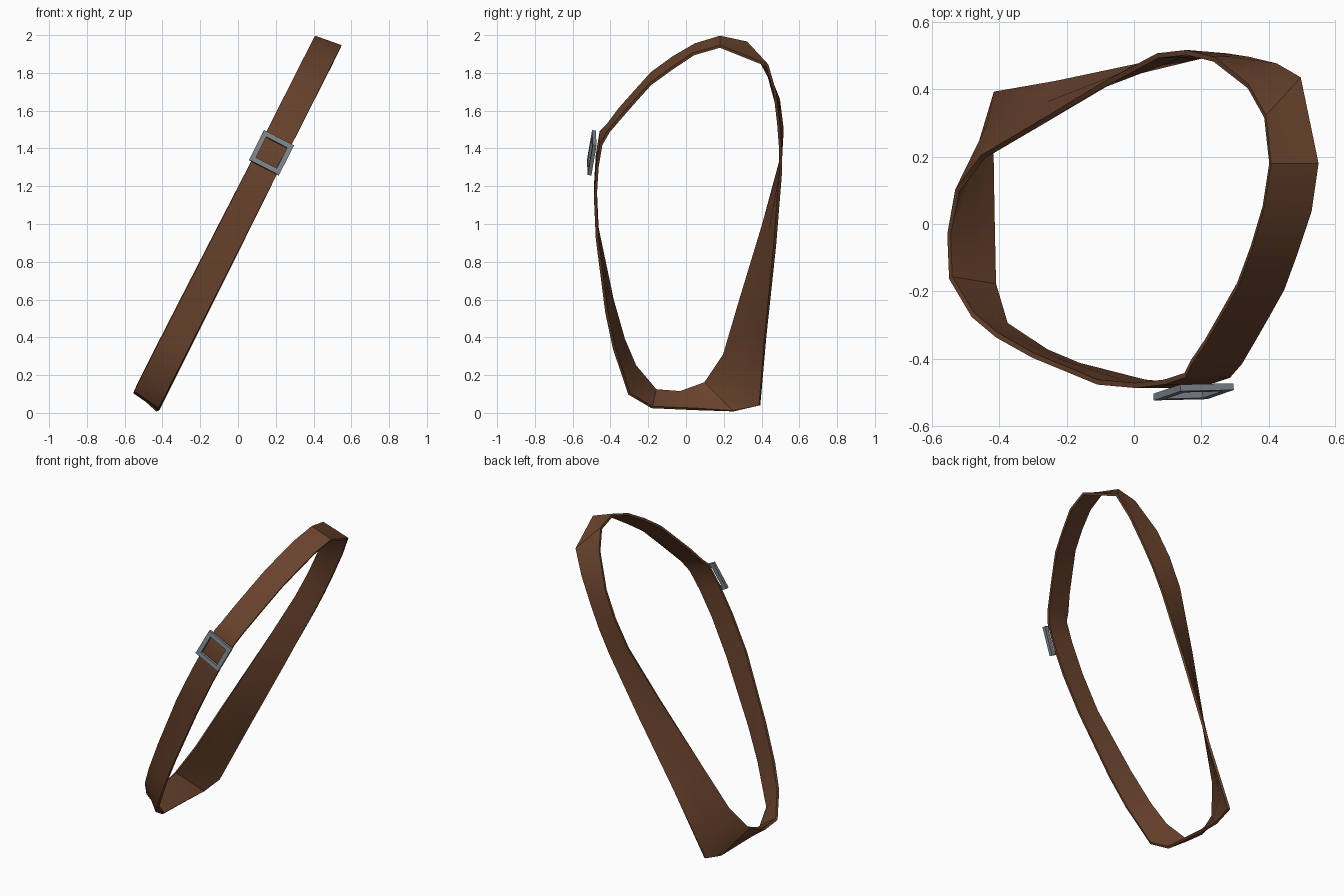
import bpy
import bmesh
from math import radians
from mathutils import Matrix, Vector

default_cube = bpy.data.objects.get("Cube")
if default_cube:
    bpy.data.objects.remove(default_cube, do_unlink=True)


def make_material(name, color):
    material = bpy.data.materials.new(name)
    material.use_nodes = True
    material.diffuse_color = (*color, 1)
    material.node_tree.nodes["Principled BSDF"].inputs["Base Color"].default_value = (*color, 1)
    return material


def finish(name, bm, material, thickness):
    """Turn a sheet into a solid object with clean edge shading."""
    mesh = bpy.data.meshes.new(name)
    bm.to_mesh(mesh)
    bm.free()
    obj = bpy.data.objects.new(name, mesh)
    bpy.context.collection.objects.link(obj)
    mesh.materials.append(material)
    bpy.ops.object.select_all(action="DESELECT")
    bpy.context.view_layer.objects.active = obj
    obj.select_set(True)
    solid = obj.modifiers.new("Thickness", "SOLIDIFY")
    solid.thickness = thickness
    solid.offset = 0
    bpy.ops.object.modifier_apply(modifier=solid.name)
    bpy.ops.object.shade_smooth_by_angle(angle=radians(35))
    return obj


leather = make_material("brown leather", (0.14, 0.055, 0.026))
steel = make_material("grey metal", (0.21, 0.24, 0.26))

# Strap sections in hundredths: upper edge (y, z), then lower edge (y, z)
sections = [
    (18, 199, 18, 194), (5, 195, 4, 190), (-7, 188, -8, 182), (-18, 180, -19, 174),
    (-27, 170, -28, 164), (-35, 161, -35, 156), (-41, 153, -41, 149), (-45, 149, -45, 142),
    (-47, 137, -47, 130), (-48, 120, -48, 114), (-47, 98, -47, 92), (-39, 60, -42, 53),
    (-33, 39, -38, 34), (-27, 25, -30, 10), (-16, 12, -18, 3), (-3, 11, 5, 2),
    (10, 16, 25, 1), (20, 31, 39, 4), (29, 61, 42, 40), (41, 100, 47, 88),
    (50, 133, 50, 126), (51, 150, 50, 140), (49, 166, 49, 153), (41, 186, 47, 170),
    (32, 196, 43, 184),
]


def upper_edge(y, z):
    return Vector((-0.606 + 0.508 * z, y, z))


def lower_edge(y, z):
    return Vector((-0.43 + 0.503 * z, y, z))


# Diagonal strap: a closed ribbon ruled between its two slanted edges
bm = bmesh.new()
rows = []
for section in sections:
    ya, za, yb, zb = (value / 100 for value in section)
    start, end = upper_edge(ya, za), lower_edge(yb, zb)
    rows.append([bm.verts.new(start.lerp(end, step / 2)) for step in range(3)])
for row, following in zip(rows, rows[1:] + rows[:1]):
    for k in range(2):
        bm.faces.new((row[k], following[k], following[k + 1], row[k + 1]))
bmesh.ops.recalc_face_normals(bm, faces=bm.faces)
finish("strap", bm, leather, 0.015)

# Square buckle frame, lying against the front of the strap
back = Vector((-0.09, 1, -0.13)).normalized()
along = Vector((0.455, 0, 0.89))
along = (along - back * along.dot(back)).normalized()
across = along.cross(back)
placement = Matrix((across, along, back)).transposed().to_4x4()
placement.translation = (0.177, -0.499, 1.377)

bm = bmesh.new()
corners = [(-1, -1), (1, -1), (1, 1), (-1, 1)]
outer, inner = (
    [bm.verts.new((x * half, y * half, 0)) for x, y in corners] for half in (0.089, 0.062)
)
for i in range(4):
    j = (i + 1) % 4
    bm.faces.new((outer[i], outer[j], inner[j], inner[i]))
bm.transform(placement)
bmesh.ops.recalc_face_normals(bm, faces=bm.faces)
finish("buckle", bm, steel, 0.02)
